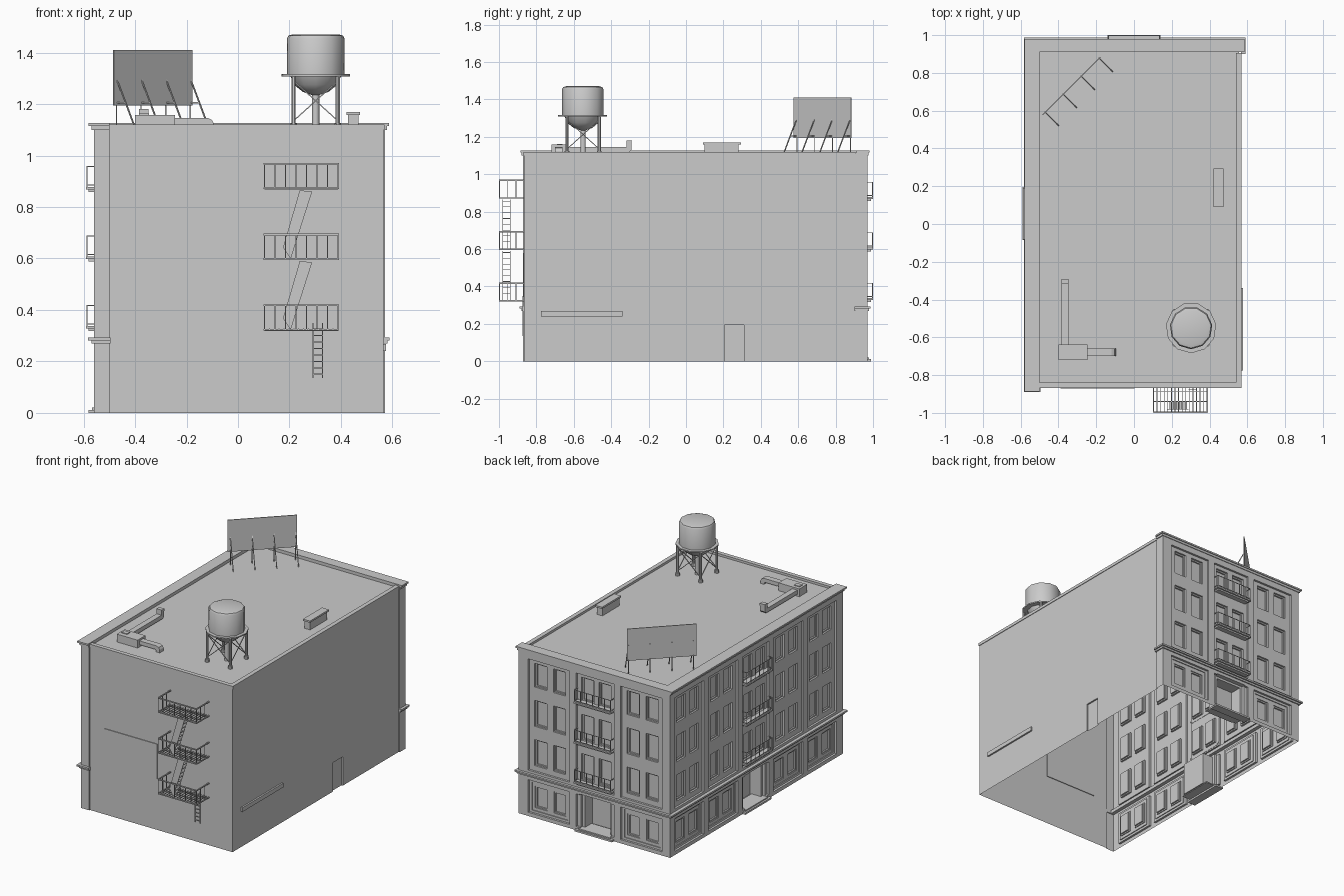
import bpy, bmesh, math
from mathutils import Vector, Matrix

if "Cube" in bpy.data.objects:
    bpy.data.objects.remove(bpy.data.objects["Cube"])


def finish(name, bm, smooth=False):
    me = bpy.data.meshes.new(name)
    bm.to_mesh(me)
    bm.free()
    ob = bpy.data.objects.new(name, me)
    bpy.context.collection.objects.link(ob)
    if smooth:
        bpy.context.view_layer.objects.active = ob
        ob.select_set(True)
        bpy.ops.object.shade_smooth_by_angle(angle=math.radians(40))
        ob.select_set(False)
    return ob


def boxes(name, pairs):
    """Axis-aligned boxes from pairs of opposite corners."""
    bm = bmesh.new()
    for p, q in pairs:
        p, q = Vector(p), Vector(q)
        s = [max(abs(a), 1e-4) for a in q - p]
        bmesh.ops.create_cube(bm, size=1, matrix=Matrix.Translation((p + q) / 2) @ Matrix.Diagonal((*s, 1)))
    return finish(name, bm)


def rods(name, segs, r, n=4, smooth=False):
    bm = bmesh.new()
    for p, q in segs:
        p, q = Vector(p), Vector(q)
        d = q - p
        m = Matrix.Translation((p + q) / 2) @ d.to_track_quat('Z', 'Y').to_matrix().to_4x4() @ Matrix.Rotation(math.pi / n, 4, 'Z')
        bmesh.ops.create_cone(bm, cap_ends=True, segments=n, radius1=r, radius2=r, depth=d.length, matrix=m)
    return finish(name, bm, smooth)


def prisms(name, items):
    """Polygons extruded along a vector."""
    bm = bmesh.new()
    for pts, vec in items:
        a = [bm.verts.new(p) for p in pts]
        b = [bm.verts.new(Vector(p) + Vector(vec)) for p in pts]
        bm.faces.new(a)
        bm.faces.new(b[::-1])
        for i in range(len(a)):
            j = (i + 1) % len(a)
            bm.faces.new((a[i], b[i], b[j], a[j]))
    bmesh.ops.recalc_face_normals(bm, faces=bm.faces)
    return finish(name, bm)


def lathe(name, prof, loc, n):
    bm = bmesh.new()
    rings = [[bm.verts.new((loc[0] + r * math.sin(2 * math.pi * (i + .5) / n),
                            loc[1] + r * math.cos(2 * math.pi * (i + .5) / n), z)) for i in range(n)] for r, z in prof]
    for a, b in zip(rings, rings[1:]):
        for i in range(n):
            bm.faces.new((a[i], a[(i + 1) % n], b[(i + 1) % n], b[i]))
    bm.faces.new(rings[0])
    bm.faces.new(rings[-1])
    bmesh.ops.recalc_face_normals(bm, faces=bm.faces)
    return finish(name, bm, True)


def relief(name, u0, u1, rects, to_world, v1=1.113):
    """Wall sheet stepped in or out over rectangles (ua, ub, va, vb, depth)."""
    us = sorted({u0, u1} | {round(c, 4) for r in rects for c in r[:2]})
    vs = sorted({0, v1} | {round(c, 4) for r in rects for c in r[2:4]})

    def depth(i, j):
        u, v, d = (us[i] + us[i + 1]) / 2, (vs[j] + vs[j + 1]) / 2, 0
        for ua, ub, va, vb, k in rects:
            if ua < u < ub and va < v < vb:
                d = k
        return d
    bm = bmesh.new()

    def face(*pts):
        bm.faces.new([bm.verts.new(to_world(*p)) for p in pts])
    I, J = len(us) - 1, len(vs) - 1
    D = [[depth(i, j) for j in range(J)] for i in range(I)]
    for i in range(I):
        for j in range(J):
            a, b, c, e, d = us[i], us[i + 1], vs[j], vs[j + 1], D[i][j]
            face((a, d, c), (b, d, c), (b, d, e), (a, d, e))
            if i + 1 < I and D[i + 1][j] != d:
                k = D[i + 1][j]
                face((b, d, c), (b, k, c), (b, k, e), (b, d, e))
            if j + 1 < J and D[i][j + 1] != d:
                k = D[i][j + 1]
                face((a, d, e), (b, d, e), (b, k, e), (a, k, e))
    bmesh.ops.remove_doubles(bm, verts=bm.verts, dist=1e-5)
    bmesh.ops.recalc_face_normals(bm, faces=bm.faces)
    out = Vector(to_world(0, -1, 0)) - Vector(to_world(0, 0, 0))
    if sum(f.normal.dot(out) * f.calc_area() for f in bm.faces) < 0:
        bmesh.ops.reverse_faces(bm, faces=bm.faces)
    bmesh.ops.dissolve_limit(bm, angle_limit=.01, verts=bm.verts, edges=bm.edges)
    return finish(name, bm)


def left(u, d, v): return (-.56 + d, u, v)
def back(u, d, v): return (u, .97 - d, v)


# Street facades: pilasters, bays, windows, doors, balconies
def facade(name, u0, u1, c, bays, to_world):
    R = []
    for o, h in bays:
        R += [(c + o - h, c + o + h, .31, 1.06, .014), (c + o - h, c + o + h, .025, .245, .014)]
        if o:
            R.append((c + o - h + .02, c + o + h - .02, .04, .23, .02))
        for s in (-.07, .07):
            m = c + o + (s if o else s * .93)
            for z0, z1 in [(.345, .52), (.61, .785), (.875, 1.05 - .015)] + ([(.06, .205)] if o else []):
                R += [(m - .046, m + .046, z0, z1, .026), (m - .037, m + .037, z0 + .008, z1 - .009, .036)]
    R += [(c - .115, c + .115, 0, .25, .03), (c - .095, c + .095, .015, .235, .11)]
    relief(name + "_facade", u0, u1, R, to_world)
    boxes(name + "_door_step", [(to_world(c - .14, -.02, 0), to_world(c + .14, .04, .012)),
                                (to_world(c - .12, -.008, .012), to_world(c + .12, .1, .02))])
    slabs, bars = [], []
    for k in range(3):
        z = .328 + .27 * k
        slabs += [(to_world(c - .14, -.03, z), to_world(c + .14, .016, z + .01)),
                  (to_world(c - .125, -.02, z - .01), to_world(c + .125, .016, z))]
        a, b, e, top = c - .135, c + .135, -.027, z + .09
        for h in (z + .018, top):
            bars += [(to_world(a, e, h), to_world(b, e, h)), (to_world(a, e, h), to_world(a, .01, h)),
                     (to_world(b, e, h), to_world(b, .01, h))]
        bars += [(to_world(a + .27 * i / 6, e, z), to_world(a + .27 * i / 6, e, top)) for i in range(7)]
    boxes(name + "_balcony_slabs", slabs)
    rods(name + "_balcony_rails", bars, .0025)


facade("left", -.872, .97, .055, [(0, .14), (.3475, .1575), (-.3475, .1575), (.7075, .1525), (-.7075, .1525)], left)
facade("back", -.56, .572, 0, [(0, .14), (.345, .155), (-.345, .155)], back)

# Plain walls with corner returns
relief("right_wall", -.865, .97, [(.905, .97, 0, 1.113, -.007), (.205, .31, 0, .195, .01)], lambda u, d, v: (.565 - d, u, v))
relief("front_wall", -.56, .565, [(-.56, -.5, 0, 1.113, -.007)], lambda u, d, v: (u, -.865 + d, v))
boxes("front_wall_panel", [((-.39, -.87, .345), (.003, -.86, .58))])
boxes("right_wall_bar", [((.56, -.775, .24), (.576, -.34, .268))])

# Roof, parapet and ledges
boxes("roof_deck", [((-.53, -.85, 1.104), (.555, .94, 1.105))])
boxes("parapet_coping", [((.54, -.868, 1.1), (.569, .905, 1.12)), ((-.505, -.868, 1.1), (.569, -.84, 1.12))])


def band(name, out, inner, z0, z1):
    boxes(name, [((-.56 - out, -.872 - out * .7, z0), (-.56 + inner, .97 + out * .5, z1)),
                 ((-.56 + inner, .97 - inner, z0), (.572 + out * .7, .97 + out * .5, z1))])


band("cornice_top", .02, .06, 1.115, 1.126)
band("cornice_lower", .009, .06, 1.1, 1.115)
for nm, o, z0, z1 in (("ledge_top", .022, .282, .293), ("ledge_lower", .01, .27, .282)):
    boxes(nm, [((-.56 - o, -.872 - o * .8, z0), (-.535, .97 + o * .8, z1)),
               ((-.535, .945, z0), (.572 + o * .8, .97 + o * .8, z1)),
               ((-.56 - o, -.872 - o * .8, z0), (-.495, -.866, z1)),
               ((.566, .9, z0), (.572 + o * .8, .97 + o * .8, z1))])

# Fire escape
rails, bars, grate, treads, sides = [], [], [], [], []
X0, X1, Y0, Y1 = .103, .388, -.997, -.865
for k in range(3):
    z = .323 + .275 * k
    t = z + .095
    for h in (z, t):
        rails += [((X0, Y0, h), (X1, Y0, h)), ((X0, Y0, h), (X0, Y1, h)), ((X1, Y0, h), (X1, Y1, h))]
    bars += [((X0 + (X1 - X0) * i / 7, Y0, z), (X0 + (X1 - X0) * i / 7, Y0, t)) for i in range(8)]
    bars += [((x, Y0 + .044 * i, z), (x, Y0 + .044 * i, t)) for x in (X0, X1) for i in (1, 2)]
    grate += [((X0 + (X1 - X0) * i / 15 - .002, Y0, z), (X0 + (X1 - X0) * i / 15 + .002, Y1, z + .004)) for i in range(16)]
    grate += [((X0, y - .002, z - .004), (X1, y + .002, z)) for y in (-.94, -.885)]
    if k < 2:
        for y in (-.982, -.942):
            sides.append(([(.205, y, z), (.175, y, z + .045), (.24, y, z + .267), (.288, y, z + .262), (.222, y, z + .055)], (0, .003, 0)))
        treads += [((.187 + .0092 * i, -.98, z + .04 + .031 * i), (.217 + .0092 * i, -.942, z + .043 + .031 * i)) for i in range(8)]
rods("fire_escape_rails", rails, .005)
rods("fire_escape_bars", bars, .0025)
boxes("fire_escape_grating", grate)
prisms("fire_escape_stair_sides", sides)
boxes("fire_escape_stair_treads", treads)
rods("drop_ladder", [((x, -.875, .135), (x, -.875, .35)) for x in (.291, .329)] +
     [((.291, -.875, .15 + .025 * i), (.329, -.875, .15 + .025 * i)) for i in range(8)], .003)

# Water tower
T = (.302, -.55)
lathe("water_tank", [(.014, 1.235), (.05, 1.247), (.085, 1.275), (.1, 1.31), (.113, 1.315), (.113, 1.455), (.107, 1.466), (.09, 1.471)], T, 11)
lathe("tank_platform", [(.085, 1.308), (.134, 1.308), (.134, 1.316), (.085, 1.316)], T, 11)
lathe("tank_pipe", [(.014, 1.1), (.014, 1.24)], T, 10)
corner = [(T[0] + .086 * a, T[1] + .086 * b) for a, b in ((-1, -1), (1, -1), (1, 1), (-1, 1))]
rods("tank_legs", [((*p, 1.1), (*p, 1.31)) for p in corner], .009, 8, True)
rods("tank_feet", [((*p, 1.1), (*p, 1.125)) for p in corner], .014, 8, True)
rods("tank_braces", [s for i in range(4) for s in (((*corner[i], 1.135), (*corner[(i + 1) % 4], 1.29)),
                                                   ((*corner[i], 1.29), (*corner[(i + 1) % 4], 1.135)))], .003)

# Rooftop billboard
prisms("billboard_panel", [([(-.485, .58, 1.195), (-.18, .885, 1.195), (-.18, .885, 1.41), (-.485, .58, 1.41)], (.004, -.004, 0))])
frame = []
for i in range(4):
    x = -.472 + .0955 * i
    y = x + 1.065
    frame += [((x, y, 1.1), (x, y, 1.2)), ((x, y, 1.3), (x + .073, y - .073, 1.105)), ((x, y, 1.205), (x + .036, y - .036, 1.205))]
rods("billboard_frame", frame, .0035)

# Rooftop vents and ducts
boxes("air_handler", [((-.4, -.72, 1.105), (-.245, -.637, 1.158)), ((-.385, -.69, 1.158), (-.345, -.66, 1.163))])
prisms("front_duct", [([(-.245, -.7, 1.12), (-.125, -.7, 1.12), (-.12, -.7, 1.105), (-.094, -.7, 1.105), (-.094, -.7, 1.125),
                        (-.102, -.7, 1.139), (-.118, -.7, 1.146), (-.245, -.7, 1.146)], (0, .04, 0))])
prisms("side_duct", [([(-.385, -.637, 1.118), (-.385, -.305, 1.118), (-.385, -.292, 1.13), (-.385, -.29, 1.18), (-.385, -.318, 1.18),
                       (-.385, -.318, 1.146), (-.385, -.637, 1.146)], (.038, 0, 0))])
boxes("roof_vent", [((.428, .1, 1.105), (.468, .28, 1.16)), ((.422, .09, 1.158), (.474, .293, 1.17))])
